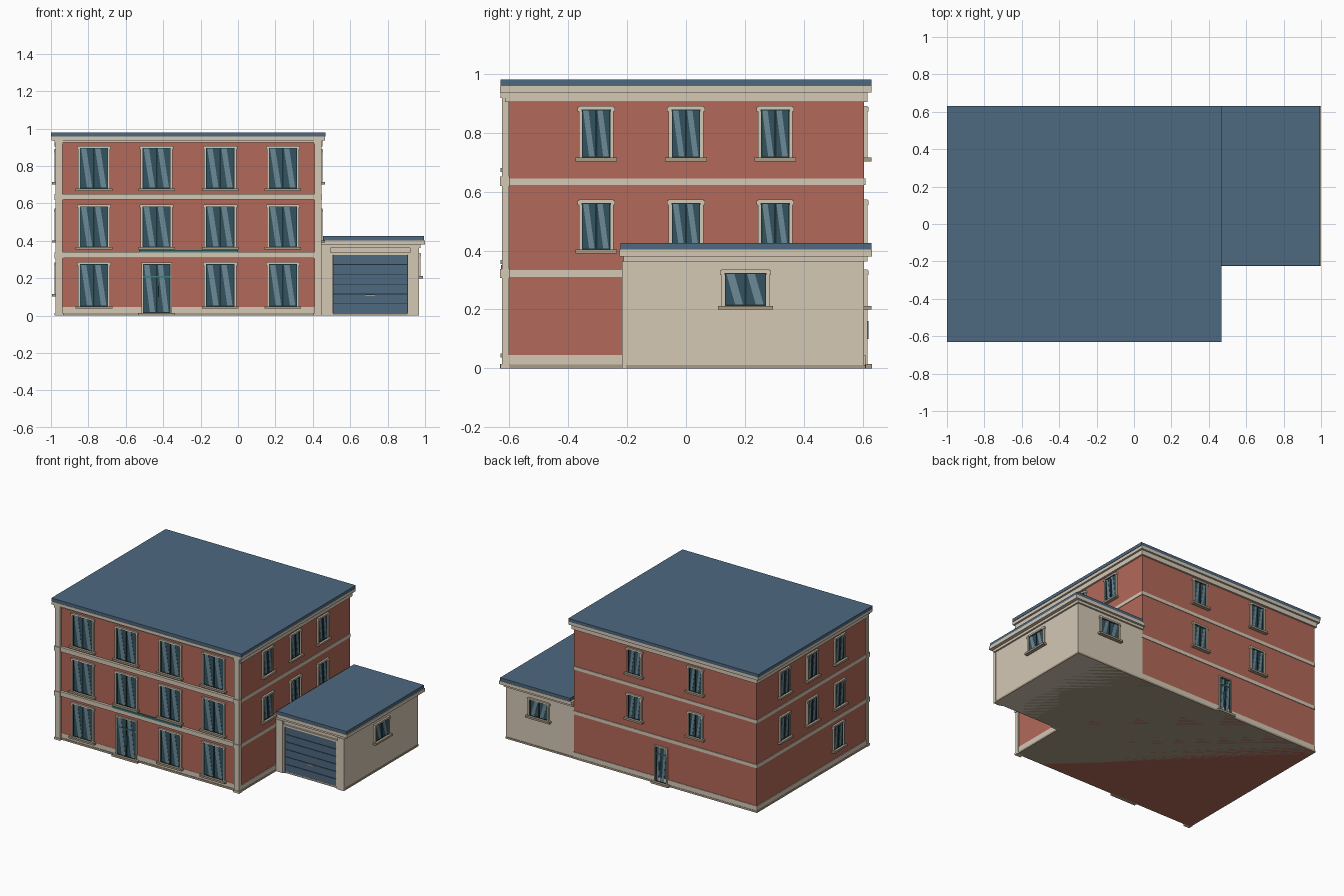
import bpy, bmesh
from mathutils import Matrix, Vector

if "Cube" in bpy.data.objects:
    bpy.data.objects.remove(bpy.data.objects["Cube"])


def material(name, r, g, b):
    m = bpy.data.materials.new(name)
    m.diffuse_color = (r, g, b, 1)
    m.use_nodes = True
    m.node_tree.nodes["Principled BSDF"].inputs["Base Color"].default_value = m.diffuse_color
    return m


BRICK = material("brick_red", 0.45, 0.14, 0.10)
CREAM = material("cream_stone", 0.66, 0.58, 0.46)
TAN = material("tan_stone", 0.40, 0.33, 0.24)
ROOF = material("slate_blue", 0.076, 0.138, 0.216)
GLASS = material("dark_glass", 0.034, 0.087, 0.12)
SHINE = material("glass_shine", 0.15, 0.255, 0.305)
DARK = material("dark_bar", 0.012, 0.03, 0.035)
TEAL = material("teal_trim", 0.05, 0.2, 0.2)


def wall_frame(origin, u, n):
    """Matrix from (along wall, outward, up) to world space."""
    u, n = Vector(u), Vector(n)
    m = Matrix((u, n, Vector((0, 0, 1)))).transposed().to_4x4()
    m.translation = Vector(origin)
    return m


# Wall planes: u follows the +x or +y world axis on every wall
WORLD = Matrix.Identity(4)
FRONT = wall_frame((0, -0.605, 0), (1, 0, 0), (0, -1, 0))
BACK = wall_frame((0, 0.605, 0), (1, 0, 0), (0, 1, 0))
RIGHT = wall_frame((0.44, 0, 0), (0, 1, 0), (1, 0, 0))
LEFT = wall_frame((-0.97, 0, 0), (0, 1, 0), (-1, 0, 0))
G_FRONT = wall_frame((0, -0.2, 0), (1, 0, 0), (0, -1, 0))
G_RIGHT = wall_frame((0.965, 0, 0), (0, 1, 0), (1, 0, 0))


def build(name, boxes, mat, frame=WORLD):
    """Boxes are (u0, u1, d0, d1, z0, z1, shift); shift slides the bottom along u."""
    bm = bmesh.new()
    for b in boxes:
        u0, u1, d0, d1, z0, z1 = b[:6]
        s = b[6] if len(b) > 6 else 0
        v = [bm.verts.new(frame @ Vector((u + (s if z == z0 else 0), d, z)))
             for z in (z0, z1) for u, d in ((u0, d0), (u1, d0), (u1, d1), (u0, d1))]
        for f in ((3, 2, 1, 0), (4, 5, 6, 7), (0, 1, 5, 4),
                  (1, 2, 6, 5), (2, 3, 7, 6), (3, 0, 4, 7)):
            bm.faces.new([v[i] for i in f])
    bmesh.ops.recalc_face_normals(bm, faces=bm.faces)
    me = bpy.data.meshes.new(name)
    bm.to_mesh(me)
    bm.free()
    me.materials.append(mat)
    ob = bpy.data.objects.new(name, me)
    bpy.context.collection.objects.link(ob)
    return ob


def glazing(name, frame, c, w, z0, z1):
    """Glass, centre bar and slanted reflections filling a width w about c."""
    build(name + "_glass", [(c - w / 2, c + w / 2, -0.005, 0.004, z0, z1)], GLASS, frame)
    e = 0.004
    build(name + "_bars", [(c - e, c + e, 0, 0.008, z0, z1),
                           (c - w / 2, c - w / 2 + e, 0, 0.007, z0, z1),
                           (c + w / 2 - e, c + w / 2, 0, 0.007, z0, z1),
                           (c - w / 2, c + w / 2, 0, 0.007, z1 - e, z1),
                           (c - w / 2, c + w / 2, 0, 0.007, z0, z0 + e)], DARK, frame)
    p = w / 2
    shine = [(a + 0.08 * p, a + 0.46 * p, 0.002, 0.0055, z0 + e, z1 - e, 0.42 * p)
             for a in (c - p, c)]
    build(name + "_reflection", shine, SHINE, frame)


def window(name, frame, c, w, z0, z1, sill=0.013):
    """Framed window with corner ears and a projecting sill; w is the outer width."""
    t, a, b = 0.011, c - w / 2, c + w / 2
    build(name + "_frame", [(a, a + t, 0, 0.012, z0, z1), (b - t, b, 0, 0.012, z0, z1),
                            (a + t, b - t, 0, 0.012, z1 - t, z1),
                            (a - 0.005, a + t, 0, 0.014, z1 - 0.018, z1 - 0.003),
                            (b - t, b + 0.005, 0, 0.014, z1 - 0.018, z1 - 0.003)], CREAM, frame)
    build(name + "_sill", [(a - 0.012, b + 0.012, 0, 0.025, z0 - sill, z0)], TAN, frame)
    glazing(name, frame, c, w - 2 * t, z0, z1 - t)


def door(name, frame, c, w, z1):
    """Glazed door with thin surround, transom and step."""
    t, a, b = 0.008, c - w / 2, c + w / 2
    build(name + "_frame", [(a, a + t, 0, 0.012, 0.015, z1), (b - t, b, 0, 0.012, 0.015, z1),
                            (a + t, b - t, 0, 0.012, z1 - t, z1)], CREAM, frame)
    build(name + "_step", [(a - 0.018, b + 0.018, 0, 0.026, 0, 0.015)], TAN, frame)
    glazing(name, frame, c, w - 2 * t, 0.015, z1 - t)
    build(name + "_transom", [(a + t, b - t, 0, 0.009, 0.205, 0.212)], TEAL, frame)
    build(name + "_handle", [(c + 0.008, c + 0.013, 0, 0.014, 0.10, 0.16)], TEAL, frame)


# Main block and its roof
build("main_walls", [(-0.97, 0.44, -0.605, 0.605, 0, 0.95)], BRICK)
build("main_roof", [(-1.0, 0.468, -0.63, 0.63, 0.958, 0.98)], ROOF)
build("main_cornice", [(-0.997, 0.465, -0.632, 0.63, 0.937, 0.958)], CREAM)
build("main_front_frieze", [(-0.98, 0.45, -0.622, -0.6, 0.927, 0.94)], CREAM)
build("main_side_frieze", [(-0.982, -0.96, -0.615, 0.617, 0.905, 0.94),
                           (0.43, 0.452, -0.615, 0.617, 0.905, 0.94),
                           (-0.97, 0.44, 0.6, 0.617, 0.905, 0.94)], CREAM)

# Floor bands, base course and plinth wrapping the main block
for i, (lo, hi) in enumerate(((0.622, 0.645), (0.31, 0.334), (0.013, 0.046))):
    build("wall_band_%d" % i, [(-0.974, 0.444, -0.607, 0.609, lo, hi)], CREAM)
for i, (lo, hi) in enumerate(((0.62, 0.651), (0.309, 0.341))):
    build("front_band_%d" % i, [(-0.972, 0.442, 0, 0.018, lo, hi)], CREAM, FRONT)
build("plinth", [(-0.976, 0.446, -0.611, 0.611, 0, 0.013)], TAN)
build("front_fascia_strip", [(-0.53, 0.0, 0.01, 0.023, 0.337, 0.35)], TEAL, FRONT)

# Front corner pilasters with blocks at each band
for side, a, b in (("left", -0.976, -0.938), ("right", 0.408, 0.446)):
    build(side + "_pilaster", [(a, b, -0.004, 0.02, 0, 0.937)], CREAM, FRONT)
    build(side + "_pilaster_blocks",
          [(a - 0.004, b + 0.004, -0.006, 0.026, z - 0.016, z + 0.016)
           for z in (0.635, 0.322)] +
          [(a - 0.004, b + 0.004, -0.006, 0.025, 0, 0.014),
           (a - 0.003, b + 0.003, -0.006, 0.024, 0.917, 0.937)], CREAM, FRONT)

# Front windows and entrance
for i, x in enumerate((-0.77, -0.435, -0.095, 0.24)):
    window("front_top_window_%d" % i, FRONT, x, 0.172, 0.68, 0.908)
    window("front_middle_window_%d" % i, FRONT, x, 0.172, 0.367, 0.595)
    if i != 1:
        window("front_ground_window_%d" % i, FRONT, x, 0.172, 0.05, 0.286)
door("front_door", FRONT, -0.435, 0.162, 0.284)

# Side windows
for i, y in enumerate((-0.305, 0.0, 0.303)):
    for name, wall in (("right", RIGHT), ("left", LEFT)):
        window(name + "_top_window_%d" % i, wall, y, 0.118, 0.715, 0.89)
        window(name + "_middle_window_%d" % i, wall, y, 0.118, 0.403, 0.573)
window("left_ground_window", LEFT, -0.29, 0.118, 0.115, 0.285)

# Back windows and door
for i, x in enumerate((-0.5, -0.03)):
    window("back_top_window_%d" % i, BACK, x, 0.118, 0.715, 0.89)
    window("back_middle_window_%d" % i, BACK, x, 0.118, 0.403, 0.573)
door("back_door", BACK, -0.235, 0.1, 0.265)

# Garage shell, cornice and roof
build("garage_walls", [(0.44, 0.965, -0.2, 0.605, 0, 0.4)], CREAM)
build("garage_plinth", [(0.44, 0.969, -0.204, 0.609, 0, 0.012)], TAN)
build("garage_roof", [(0.455, 0.995, -0.223, 0.63, 0.403, 0.425)], ROOF)
build("garage_cornice", [(0.44, 1.0, -0.225, 0.632, 0.38, 0.403)], CREAM)
build("garage_frieze", [(0.44, 0.977, -0.212, 0.617, 0.363, 0.38)], CREAM)

# Garage front: pilasters, door surround and panelled door
build("garage_pilasters", [(0.445, 0.495, 0, 0.017, 0, 0.363),
                           (0.92, 0.969, 0, 0.017, 0, 0.363)], CREAM, G_FRONT)
build("garage_door_surround", [(0.495, 0.508, 0, 0.012, 0, 0.338),
                               (0.906, 0.92, 0, 0.012, 0, 0.338),
                               (0.508, 0.906, 0, 0.012, 0.325, 0.338)], CREAM, G_FRONT)
build("garage_door_back", [(0.508, 0.906, 0, 0.003, 0.012, 0.325)], DARK, G_FRONT)
step = 0.313 / 6
build("garage_door_panels", [(0.51, 0.904, 0, 0.007, 0.014 + i * step, 0.010 + (i + 1) * step)
                             for i in range(6)], ROOF, G_FRONT)
build("garage_door_handle", [(0.682, 0.732, 0.005, 0.014, 0.105, 0.113)], TAN, G_FRONT)

# Garage windows
window("garage_right_window", G_RIGHT, 0.202, 0.162, 0.212, 0.335)
window("garage_back_window", BACK, 0.71, 0.162, 0.212, 0.335)
